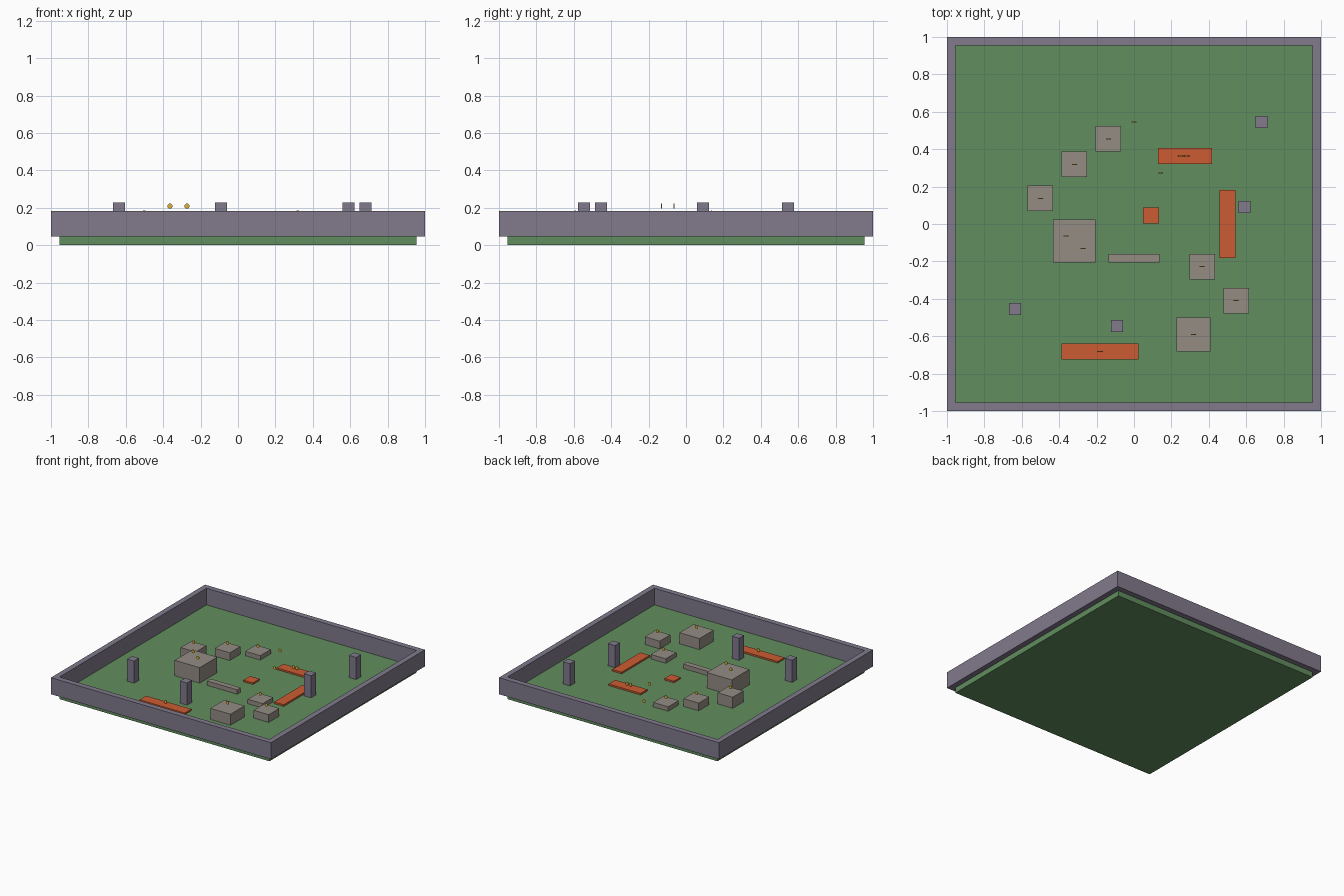
import bpy, math

if "Cube" in bpy.data.objects:
    bpy.data.objects.remove(bpy.data.objects["Cube"])

U = 1 / 11          # one layout unit; the arena is 22 units wide
FLOOR = 0.5         # height of the floor top, in layout units


def material(name, r, g, b):
    m = bpy.data.materials.new(name)
    m.diffuse_color = [((c / 255 + 0.055) / 1.055) ** 2.4 for c in (r, g, b)] + [1]
    m.use_nodes = True
    m.node_tree.nodes["Principled BSDF"].inputs["Base Color"].default_value = m.diffuse_color
    return m


GRASS = material("grass_green", 97, 141, 94)
SLATE = material("slate_purple", 129, 122, 140)
STONE = material("warm_stone", 148, 140, 132)
LAVA = material("lava_orange", 204, 92, 50)
GOLD = material("coin_gold", 222, 176, 60)


def box(name, mat, x, y, w, d, z, h):
    """Box centred on x, y with its base at z, all in layout units."""
    bpy.ops.mesh.primitive_cube_add(size=1, location=(x * U, y * U, (z + h / 2) * U))
    ob = bpy.context.object
    ob.name = name
    ob.scale = (w * U, d * U, h * U)
    bpy.ops.object.transform_apply(location=False, rotation=False, scale=True)
    ob.data.materials.append(mat)


def coin(x, y, top):
    """Thin upright disc hovering over a surface."""
    bpy.ops.mesh.primitive_cylinder_add(
        vertices=16, radius=0.15 * U, depth=0.05 * U,
        location=(x * U, y * U, (top + 0.4) * U), rotation=(math.pi / 2, 0, 0))
    ob = bpy.context.object
    ob.name = "coin"
    ob.data.materials.append(GOLD)


# Ground slab and surrounding walls
box("floor", GRASS, 0, 0, 21, 21, 0, FLOOR)
for s in (-1, 1):
    box("end_wall", SLATE, 0, s * 10.75, 22, 0.5, FLOOR, 1.5)
    box("side_wall", SLATE, s * 10.75, 0, 0.5, 21, FLOOR, 1.5)

# Pillars
for x, y in ((-7, -5), (-1, -6), (6.5, 1), (7.5, 6)):
    box("pillar", SLATE, x, y, 0.7, 0.7, FLOOR, 2)

# Stepping blocks: x, y, width, height, each with a coin above
for x, y, w, h in ((-1.5, 5, 1.5, 0.4), (-3.5, 3.5, 1.5, 0.7), (-5.5, 1.5, 1.5, 1),
                   (4, -2.5, 1.5, 0.4), (6, -4.5, 1.5, 0.7), (3.5, -6.5, 2, 1)):
    box("step_block", STONE, x, y, w, w, FLOOR, h)
    coin(x, y, FLOOR + h)

# Large platform with two coins, and the low beam beside it
box("main_platform", STONE, -3.5, -1, 2.5, 2.5, FLOOR, 1.4)
coin(-4, -0.7, FLOOR + 1.4)
coin(-3, -1.45, FLOOR + 1.4)
box("low_beam", STONE, 0, -2, 3, 0.5, FLOOR, 0.4)

# Lava strips
for x, y, w, d in ((3, 4, 3.2, 0.95), (5.5, 0, 0.95, 4), (1, 0.5, 0.95, 0.95),
                   (-2, -7.5, 4.5, 0.95)):
    box("lava_strip", LAVA, x, y, w, d, FLOOR, 0.15)

# Coins over the lava and the open floor
for x, y in ((2.75, 4), (3.1, 4), (-2, -7.5), (0, 6), (1.55, 3)):
    coin(x, y, FLOOR)
